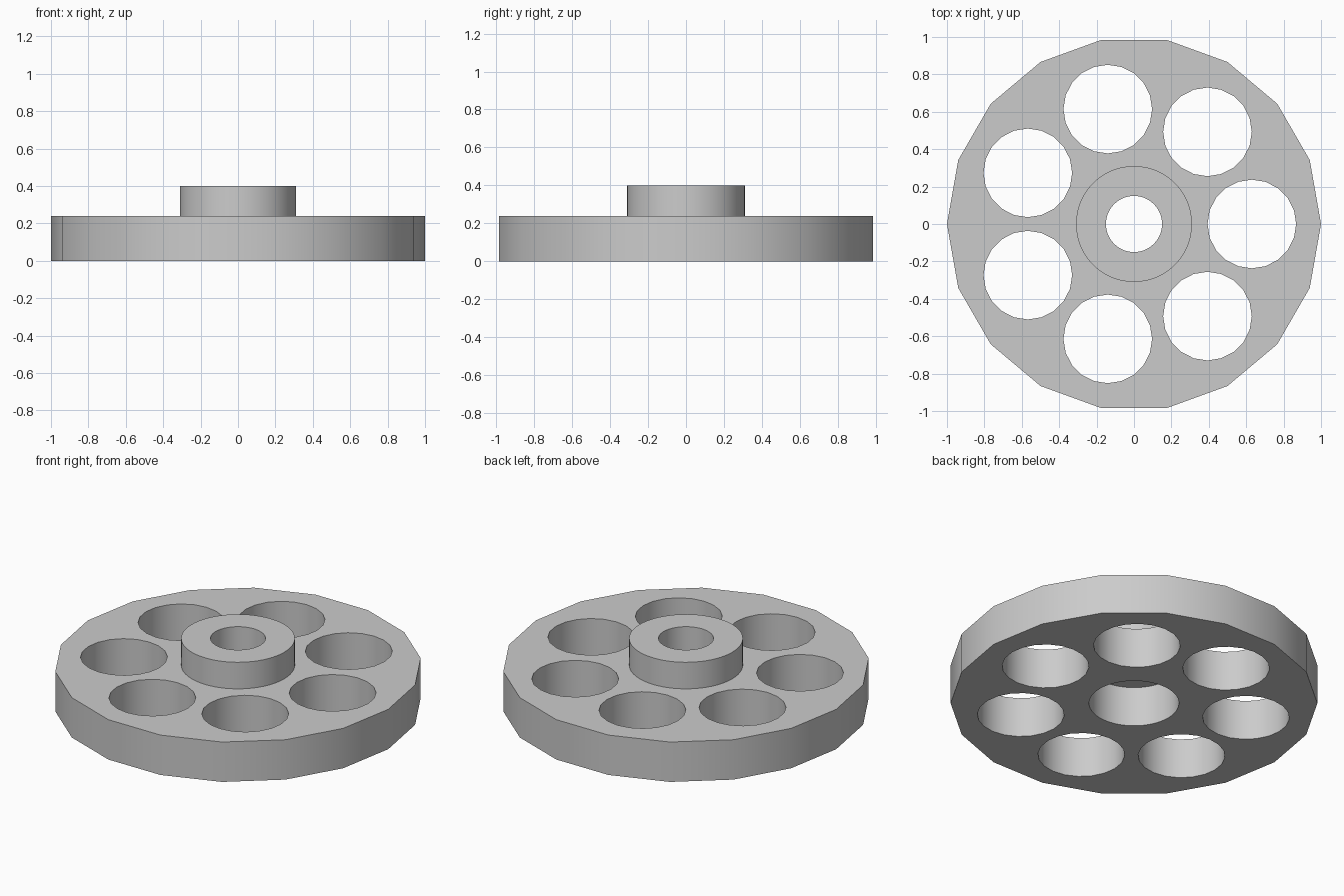
import bpy, bmesh
from math import cos, sin, tau

default_cube = bpy.data.objects.get("Cube")
if default_cube:
    bpy.data.objects.remove(default_cube, do_unlink=True)

grey = bpy.data.materials.new("plain grey")
grey.use_nodes = True
colour = (0.6, 0.6, 0.6, 1)
grey.diffuse_color = colour
grey.node_tree.nodes["Principled BSDF"].inputs["Base Color"].default_value = colour


def circle(radius, sides, x=0, y=0):
    return [(x + radius * cos(tau * i / sides), y + radius * sin(tau * i / sides))
            for i in range(sides)]


def plate(name, outlines, bottom, top):
    """Extrude a filled outline; the further outlines become through holes."""
    curve = bpy.data.curves.new(name, "CURVE")
    curve.dimensions = "2D"
    curve.fill_mode = "BOTH"
    curve.extrude = (top - bottom) / 2
    for points in outlines:
        spline = curve.splines.new("POLY")
        spline.points.add(len(points) - 1)
        for p, (x, y) in zip(spline.points, points):
            p.co = (x, y, 0, 1)
        spline.use_cyclic_u = True
    obj = bpy.data.objects.new(name, curve)
    bpy.context.collection.objects.link(obj)
    obj.location.z = (top + bottom) / 2

    bpy.ops.object.select_all(action="DESELECT")
    obj.select_set(True)
    bpy.context.view_layer.objects.active = obj
    bpy.ops.object.convert(target="MESH")
    obj = bpy.context.object

    # Weld caps to walls
    bm = bmesh.new()
    bm.from_mesh(obj.data)
    bmesh.ops.remove_doubles(bm, verts=bm.verts, dist=0.0001)
    bmesh.ops.recalc_face_normals(bm, faces=bm.faces)
    bm.to_mesh(obj.data)
    bm.free()
    obj.data.materials.clear()
    obj.data.materials.append(grey)
    bpy.ops.object.shade_smooth_by_angle(angle=tau / 12)
    return obj


# Wheel disc: faceted rim, a ring of seven holes and a wide centre recess
HOLES, RING = 7, 0.63
holes = [circle(0.237, 20, RING * cos(tau * i / HOLES), RING * sin(tau * i / HOLES))
         for i in range(HOLES)]
plate("wheel_disc", [circle(1, 18), circle(0.245, 48)] + holes, 0, 0.24)

# Raised hub with a narrower bore, leaving a ledge above the recess
plate("hub", [circle(0.31, 64), circle(0.15, 48)], 0.24, 0.4)
